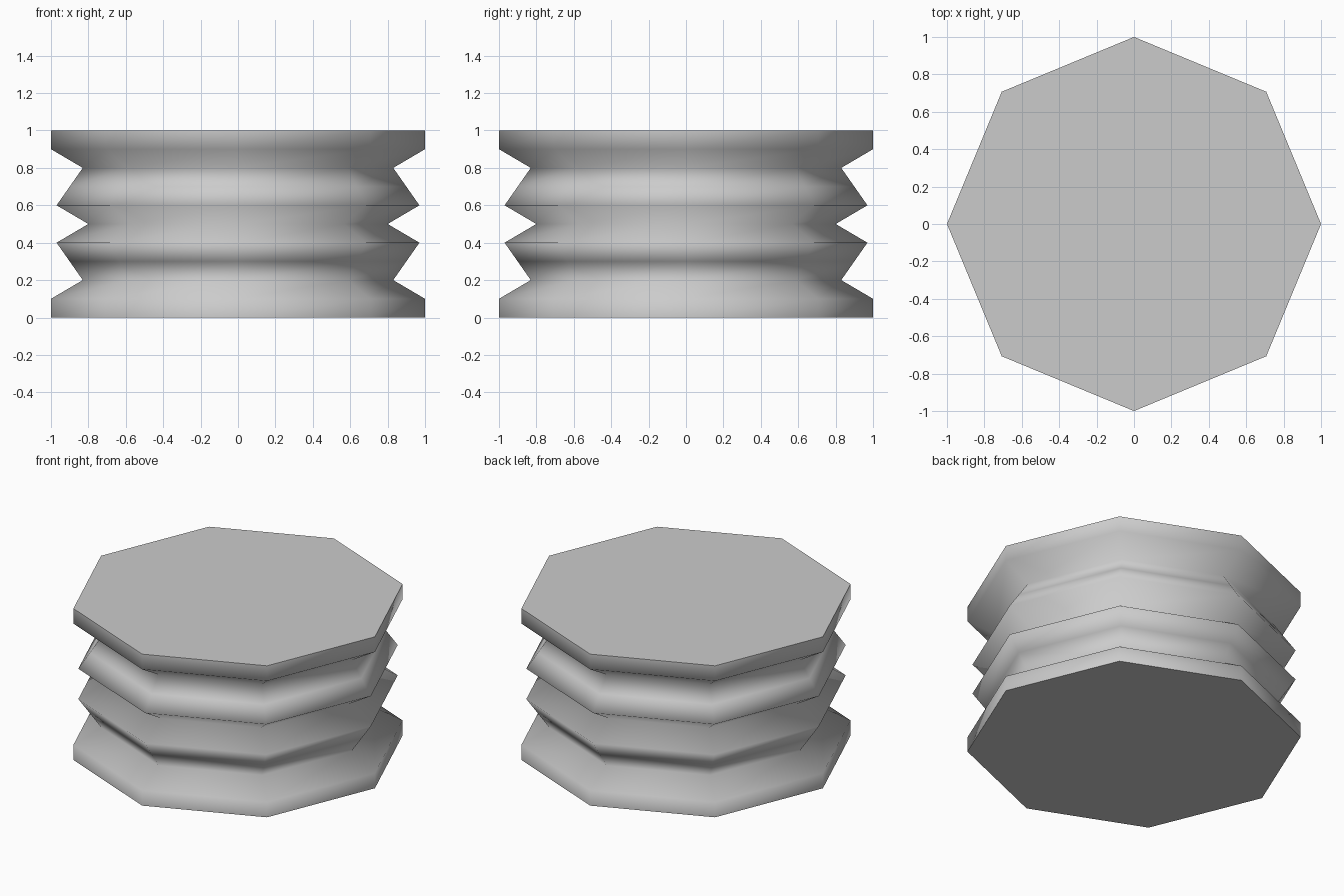
import bpy, bmesh
from math import cos, sin, tau

if "Cube" in bpy.data.objects:
    bpy.data.objects.remove(bpy.data.objects["Cube"])

SIDES = 8
# Half profile (radius, height), mirrored about mid height
half = [(1, 0), (1, 0.1), (0.83, 0.2), (0.9, 0.3), (0.97, 0.4)]
profile = half + [(0.8, 0.5)] + [(r, 1 - z) for r, z in reversed(half)]

# Pleated octagonal body
bm = bmesh.new()
rings = [[bm.verts.new((r * cos(tau * i / SIDES), r * sin(tau * i / SIDES), z))
          for i in range(SIDES)] for r, z in profile]
for low, high in zip(rings, rings[1:]):
    for i in range(SIDES):
        j = (i + 1) % SIDES
        bm.faces.new((low[i], low[j], high[j], high[i])).smooth = True

# Flat end caps with crisp rims
for ring in (rings[0][::-1], rings[-1]):
    cap = bm.faces.new(ring)
    cap.smooth = False
    for e in cap.edges:
        e.smooth = False

mesh = bpy.data.meshes.new("bellows")
bm.to_mesh(mesh)
bm.free()
bpy.context.collection.objects.link(bpy.data.objects.new("bellows", mesh))
